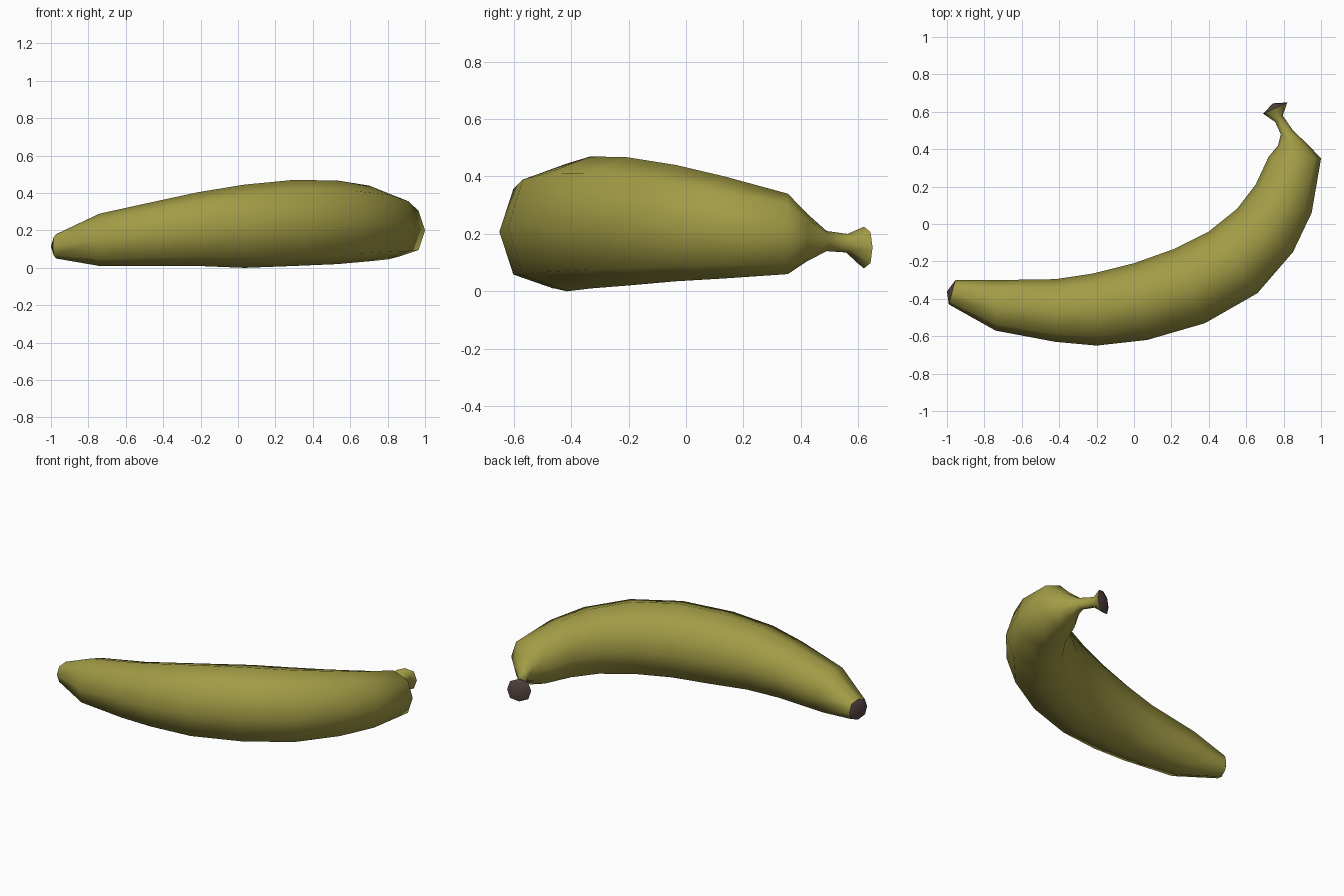
import bpy, bmesh, math
from mathutils import Vector

if "Cube" in bpy.data.objects:
    bpy.data.objects.remove(bpy.data.objects["Cube"])

SIDES = 8

# Each section: outer x, y, inner x, y, bottom z, top z
sections = [
    (-0.99, -0.43, -0.955, -0.30, 0.05, 0.18),   # blossom tip
    (-0.74, -0.57, -0.74, -0.30, 0.01, 0.29),
    (-0.42, -0.63, -0.42, -0.295, 0.01, 0.36),
    (-0.20, -0.65, -0.22, -0.265, 0.01, 0.405),
    (0.07, -0.62, 0.00, -0.21, 0.00, 0.445),
    (0.38, -0.53, 0.21, -0.135, 0.01, 0.47),
    (0.66, -0.37, 0.40, -0.04, 0.02, 0.467),
    (0.85, -0.15, 0.55, 0.08, 0.035, 0.44),
    (0.95, 0.06, 0.65, 0.21, 0.045, 0.40),
    (1.00, 0.35, 0.72, 0.36, 0.06, 0.34),
    (0.93, 0.425, 0.77, 0.42, 0.105, 0.27),
    (0.85, 0.50, 0.785, 0.48, 0.14, 0.21),
    (0.795, 0.58, 0.755, 0.545, 0.135, 0.20),    # stem neck
    (0.82, 0.65, 0.69, 0.59, 0.08, 0.225),       # stem flare
]


def material(name, colour):
    mat = bpy.data.materials.new(name)
    mat.diffuse_color = (*colour, 1)
    mat.use_nodes = True
    mat.node_tree.nodes["Principled BSDF"].inputs["Base Color"].default_value = mat.diffuse_color
    return mat


def ring(bm, section):
    ox, oy, ix, iy, z0, z1 = section
    outer, inner = Vector((ox, oy, 0)), Vector((ix, iy, 0))
    centre = (outer + inner) / 2 + Vector((0, 0, (z0 + z1) / 2))
    across, up = (outer - inner) / 2, Vector((0, 0, (z1 - z0) / 2))
    verts = []
    for i in range(SIDES):
        a = math.tau * i / SIDES
        bulge = 1.06 if i % 2 else 1.0           # slightly squared section
        verts.append(bm.verts.new(centre + (across * math.cos(a) + up * math.sin(a)) * bulge))
    return verts


def cap(bm, verts, apex):
    # Low dome closing one end, with a crisp rim
    top = bm.verts.new(apex)
    for i in range(SIDES):
        a, b = verts[i], verts[(i + 1) % SIDES]
        face = bm.faces.new((a, b, top))
        face.material_index = 1
        bm.edges.get((a, b)).smooth = False


bm = bmesh.new()

# Skin and stem
rings = [ring(bm, s) for s in sections]
for r, s in zip(rings, rings[1:]):
    for i in range(SIDES):
        j = (i + 1) % SIDES
        bm.faces.new((r[i], r[j], s[j], s[i]))

# Dark ends
cap(bm, rings[0], (-1.0, -0.36, 0.115))
cap(bm, rings[-1], (0.743, 0.645, 0.155))

for f in bm.faces:
    f.smooth = True
bmesh.ops.recalc_face_normals(bm, faces=bm.faces)

mesh = bpy.data.meshes.new("banana")
bm.to_mesh(mesh)
bm.free()
mesh.materials.append(material("peel", (0.36, 0.33, 0.06)))
mesh.materials.append(material("dark_end", (0.10, 0.065, 0.06)))
banana = bpy.data.objects.new("banana", mesh)
bpy.context.collection.objects.link(banana)
